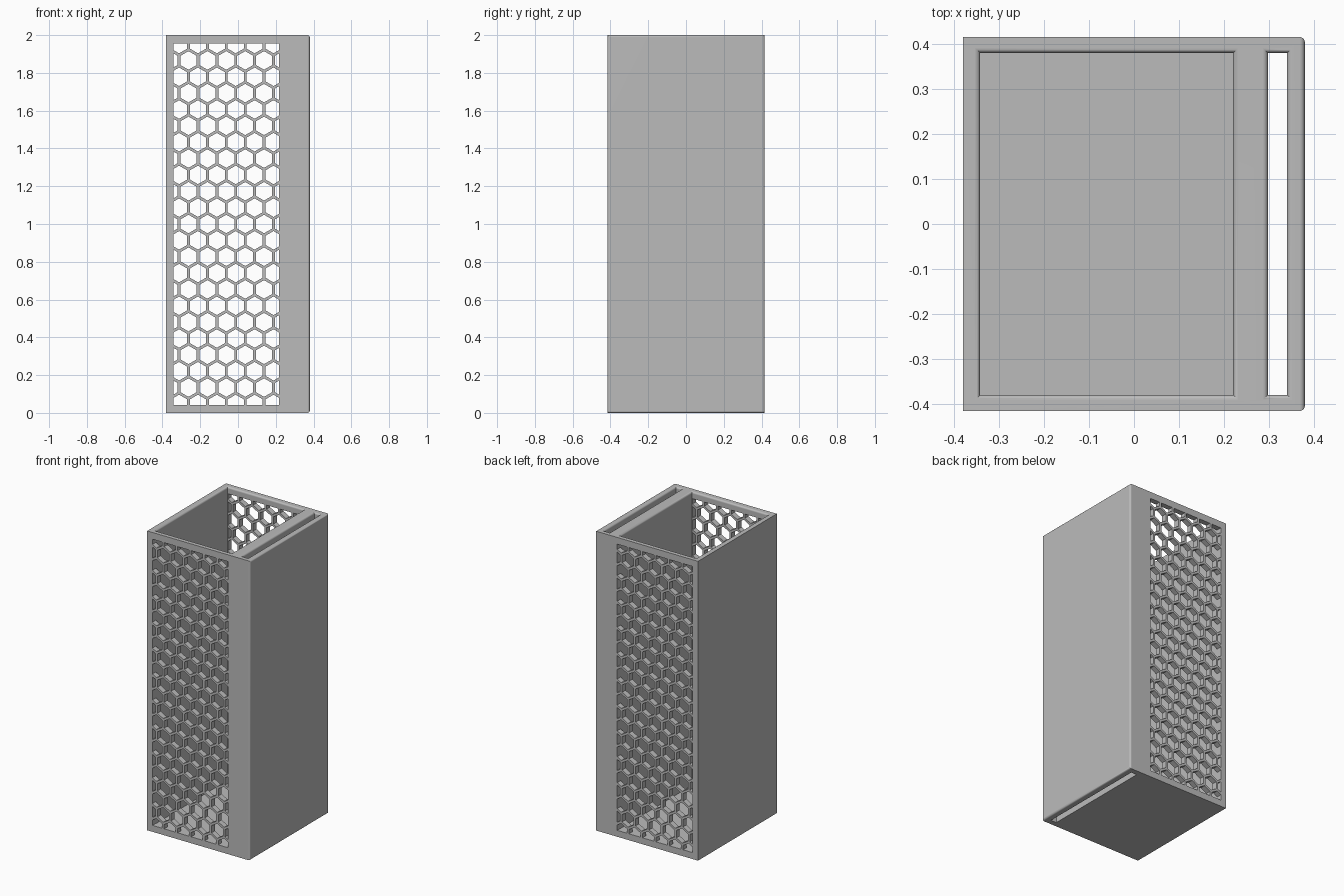
import bpy, bmesh, math
from mathutils import Vector

if "Cube" in bpy.data.objects:
    bpy.data.objects.remove(bpy.data.objects["Cube"])

HX, HY, H = 0.38, 0.416, 2.0        # outer half sizes and height
R = 0.012                           # edge rounding

grey = bpy.data.materials.new("light_grey")
grey.diffuse_color = (0.5, 0.5, 0.5, 1)
grey.use_nodes = True
grey.node_tree.nodes["Principled BSDF"].inputs["Base Color"].default_value = grey.diffuse_color


def make_object(name, bm):
    bmesh.ops.recalc_face_normals(bm, faces=bm.faces)
    mesh = bpy.data.meshes.new(name)
    bm.to_mesh(mesh)
    bm.free()
    mesh.materials.append(grey)
    ob = bpy.data.objects.new(name, mesh)
    bpy.context.collection.objects.link(ob)
    return ob


def pocket(name, x0, x1, y, z0):
    """Rectangular cutter that flares at the top to leave a rounded rim."""
    levels = [(0, z0)]
    for i in range(5):
        t = i / 4 * math.pi / 2
        levels.append((R * (1 - math.cos(t)), H - R + R * math.sin(t)))
    levels.append((R, H + 0.05))
    bm = bmesh.new()
    rings = [[bm.verts.new(p) for p in ((x0 - o, -y - o, z), (x1 + o, -y - o, z),
                                        (x1 + o, y + o, z), (x0 - o, y + o, z))]
             for o, z in levels]
    for a, b in zip(rings, rings[1:]):
        for i in range(4):
            j = (i + 1) % 4
            bm.faces.new((a[i], a[j], b[j], b[i]))
    bm.faces.new(rings[0][::-1])
    bm.faces.new(rings[-1])
    return make_object(name, bm)


def honeycomb(name, x0, x1, z0, z1, pitch, flats):
    """Hexagonal prisms through the whole depth, trimmed to a rectangle."""
    bm = bmesh.new()
    cx, cz, rad = (x0 + x1) / 2, 1.0, flats / math.sqrt(3)
    for k in range(-12, 13):
        for i in range(-4, 5):
            x = cx + (i + 0.5 * (k % 2)) * pitch
            z = cz + k * pitch * math.sqrt(3) / 2
            bm.faces.new([bm.verts.new((x + rad * math.sin(a * math.pi / 3), -0.6,
                                        z + rad * math.cos(a * math.pi / 3)))
                          for a in range(6)])
    for co, no in (((x0, 0, 0), (-1, 0, 0)), ((x1, 0, 0), (1, 0, 0)),
                   ((0, 0, z0), (0, 0, -1)), ((0, 0, z1), (0, 0, 1))):
        bmesh.ops.bisect_plane(bm, geom=bm.verts[:] + bm.edges[:] + bm.faces[:],
                               plane_co=co, plane_no=no, clear_outer=True)
    ext = bmesh.ops.extrude_face_region(bm, geom=bm.faces[:], use_keep_orig=True)
    bmesh.ops.translate(bm, vec=Vector((0, 1.2, 0)),
                        verts=[v for v in ext["geom"] if isinstance(v, bmesh.types.BMVert)])
    return make_object(name, bm)


# Outer block, rounded around its right-hand face
bm = bmesh.new()
bmesh.ops.create_cube(bm, size=1)
for v in bm.verts:
    v.co = (v.co.x * 2 * HX, v.co.y * 2 * HY, (v.co.z + 0.5) * H)
right = [e for e in bm.edges if all(v.co.x > 0 for v in e.verts)]
bmesh.ops.bevel(bm, geom=right, offset=R, segments=4, profile=0.5, affect='EDGES')
holder = make_object("holder_body", bm)

# Main compartment, narrow through slot and honeycomb side openings
cutters = [pocket("compartment_cutter", -0.342, 0.22, 0.38, 0.04),
           pocket("slot_cutter", 0.298, 0.34, 0.38, -0.05),
           honeycomb("honeycomb_cutter", -0.341, 0.217, 0.043, 1.955, 0.1, 0.085)]
bpy.context.view_layer.objects.active = holder
holder.select_set(True)
for c in cutters:
    mod = holder.modifiers.new(c.name, 'BOOLEAN')
    mod.operation = 'DIFFERENCE'
    mod.solver = 'EXACT'
    mod.object = c
    bpy.ops.object.modifier_apply(modifier=mod.name)
    bpy.data.objects.remove(c, do_unlink=True)

# Smooth the rounded edges, keep the flats flat
bpy.ops.object.shade_smooth_by_angle(angle=math.radians(30))
weighted = holder.modifiers.new("flat_normals", 'WEIGHTED_NORMAL')
weighted.keep_sharp = True
